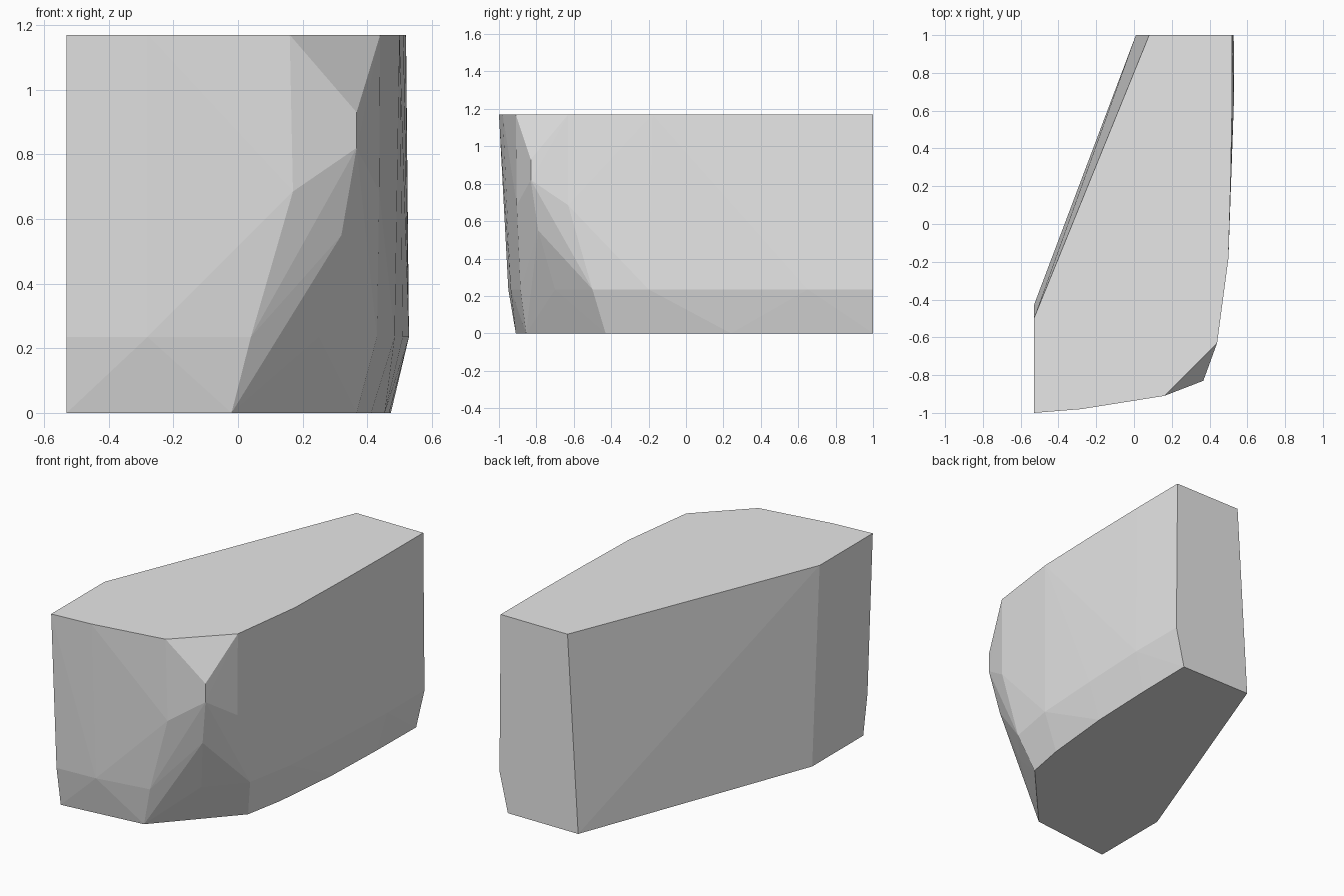
import bpy
import bmesh
import math

if "Cube" in bpy.data.objects:
    bpy.data.objects.remove(bpy.data.objects["Cube"])

# Outline points (x, y) of the faceted block at each height
levels = {
    0.0: [(-0.53, -0.43), (-0.53, -0.91), (-0.02, -0.855), (0.367, -0.43),
          (0.412, -0.19), (0.454, 0.24), (0.468, 0.64), (0.473, 1.0), (0.01, 1.0)],
    0.235: [(-0.53, -0.95), (-0.28, -0.937), (0.04, -0.885), (0.25, -0.70),
            (0.43, -0.50), (0.485, -0.20), (0.51, 0.22), (0.529, 0.65), (0.528, 1.0)],
    0.55: [(0.32, -0.79)],
    0.685: [(0.17, -0.905), (0.437, -0.63)],
    0.82: [(0.367, -0.83)],
    0.93: [(0.367, -0.83)],
    1.17: [(-0.53, -0.50), (-0.53, -1.0), (-0.28, -0.98), (0.16, -0.91),
           (0.44, -0.63), (0.50, -0.18), (0.512, 0.24), (0.519, 0.65),
           (0.52, 1.0), (0.08, 1.0)],
}

# Block: wrap the outlines in a convex skin and merge the flat areas
bm = bmesh.new()
for z, outline in levels.items():
    for x, y in outline:
        bm.verts.new((x, y, z))
hull = bmesh.ops.convex_hull(bm, input=bm.verts[:])
loose = [v for v in bm.verts if not v.link_faces]
bmesh.ops.delete(bm, geom=loose, context='VERTS')
bmesh.ops.dissolve_limit(bm, angle_limit=math.radians(0.4),
                         verts=bm.verts[:], edges=bm.edges[:])
bmesh.ops.recalc_face_normals(bm, faces=bm.faces[:])

mesh = bpy.data.meshes.new("faceted_block")
bm.to_mesh(mesh)
bm.free()

# Single plain grey
grey = bpy.data.materials.new("light_grey")
grey.diffuse_color = (0.8, 0.8, 0.8, 1.0)
grey.use_nodes = True
grey.node_tree.nodes["Principled BSDF"].inputs["Base Color"].default_value = grey.diffuse_color
mesh.materials.append(grey)

block = bpy.data.objects.new("faceted_block", mesh)
bpy.context.collection.objects.link(block)
